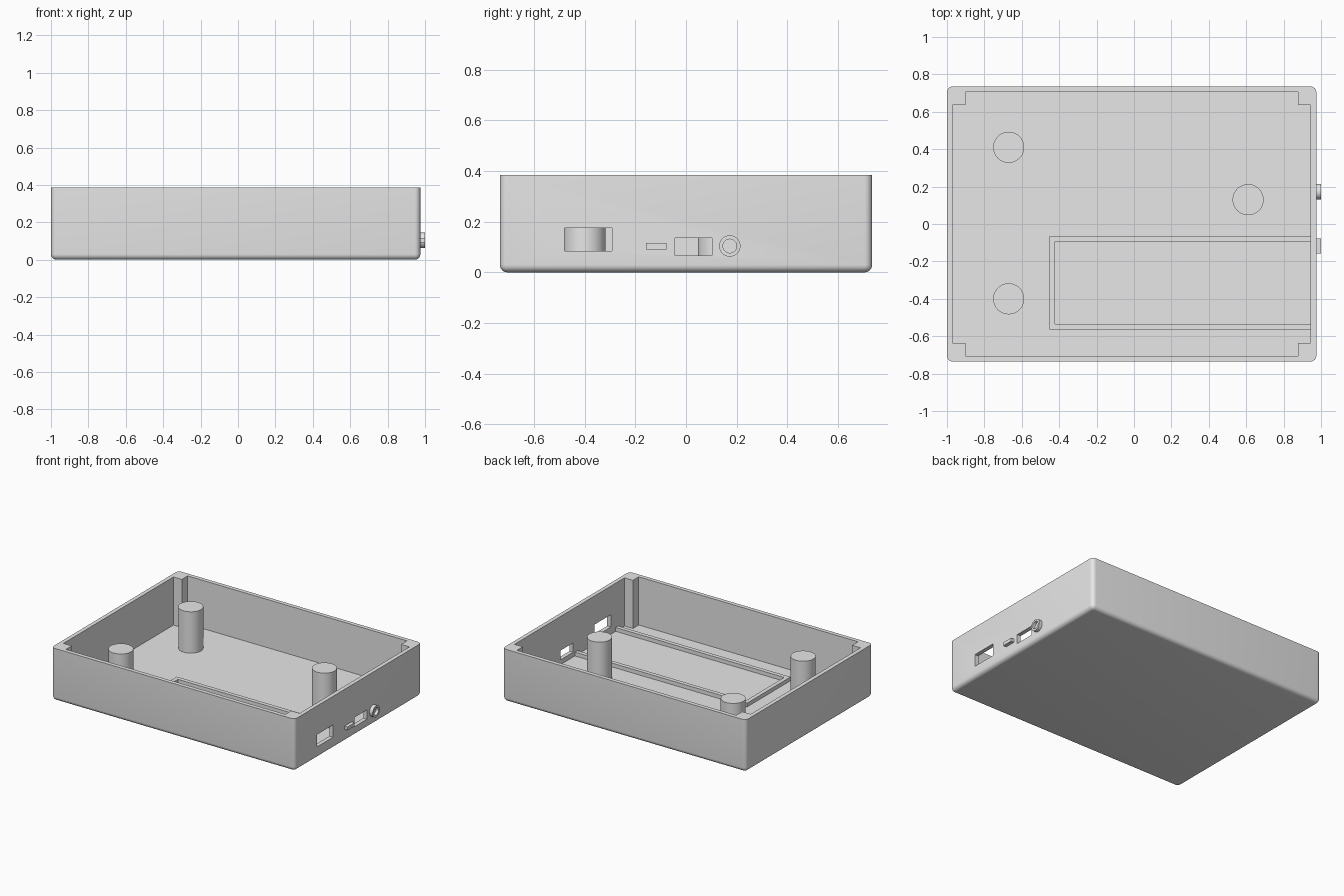
import bpy, bmesh, math
from mathutils import Matrix

cube = bpy.data.objects.get("Cube")
if cube:
    bpy.data.objects.remove(cube, do_unlink=True)

GREY = bpy.data.materials.new("plain_grey")
GREY.use_nodes = True
GREY.diffuse_color = (0.8, 0.8, 0.8, 1)
GREY.node_tree.nodes["Principled BSDF"].inputs["Base Color"].default_value = (0.8, 0.8, 0.8, 1)

# Shell dimensions
LEFT, RIGHT, DEPTH, HEIGHT = -1.0, 0.975, 0.735, 0.385
WALL, FLOOR, POST, ROUND = 0.03, 0.032, 0.068, 0.03
IN_L, IN_R, IN_Y = LEFT + WALL, RIGHT - WALL, DEPTH - WALL


def finish(name, bm):
    mesh = bpy.data.meshes.new(name)
    bm.to_mesh(mesh)
    bm.free()
    mesh.materials.append(GREY)
    obj = bpy.data.objects.new(name, mesh)
    bpy.context.collection.objects.link(obj)
    return obj


def box_bm(xs, ys, zs):
    bm = bmesh.new()
    bmesh.ops.create_cube(bm, size=1)
    for v in bm.verts:
        v.co = [r[0] if c < 0 else r[1] for c, r in zip(v.co, (xs, ys, zs))]
    return bm


def box(name, xs, ys, zs):
    return finish(name, box_bm(xs, ys, zs))


def cylinder(name, radius, length, matrix):
    bm = bmesh.new()
    bmesh.ops.create_cone(bm, cap_ends=True, segments=48, radius1=radius,
                          radius2=radius, depth=length, matrix=matrix)
    return finish(name, bm)


def activate(obj):
    bpy.ops.object.select_all(action='DESELECT')
    obj.select_set(True)
    bpy.context.view_layer.objects.active = obj


def cut(obj, cutter):
    mod = obj.modifiers.new("cut", 'BOOLEAN')
    mod.operation = 'DIFFERENCE'
    mod.solver = 'EXACT'
    mod.object = cutter
    activate(obj)
    bpy.ops.object.modifier_apply(modifier=mod.name)
    bpy.data.objects.remove(cutter, do_unlink=True)


def smooth(obj):
    activate(obj)
    bpy.ops.object.shade_smooth_by_angle(angle=math.radians(30))


# Tray shell, rounded on the upright and bottom edges
bm = box_bm((LEFT, RIGHT), (-DEPTH, DEPTH), (0, HEIGHT))
soft = [e for e in bm.edges if any(v.co.z < 0.01 for v in e.verts)]
bmesh.ops.bevel(bm, geom=soft, offset=ROUND, segments=6, profile=0.5, affect='EDGES')
shell = finish("tray_shell", bm)

# Cavity from two crossing cuts, which leaves square posts in the corners
cut(shell, box("cavity_long", (IN_L, IN_R), (POST - IN_Y, IN_Y - POST), (FLOOR, 1)))
cut(shell, box("cavity_wide", (IN_L + POST, IN_R - POST), (-IN_Y, IN_Y), (FLOOR, 1)))

# Port openings in the side wall
for ys, zs in (((-0.48, -0.292), (0.085, 0.175)), ((-0.043, 0.102), (0.067, 0.135))):
    cut(shell, box("port_cutter", (IN_R - 0.01, 1.1), ys, zs))
smooth(shell)

# Standing support pillars
for name, x, y in (("back_pillar", -0.67, 0.41), ("front_pillar", -0.67, -0.4),
                   ("side_pillar", 0.61, 0.13)):
    top, low = 0.335, FLOOR - 0.01
    smooth(cylinder(name, 0.083, top - low, Matrix.Translation((x, y, (top + low) / 2))))

# Low three-sided ridge on the floor
bay = box("bay_ridge", (-0.452, IN_R + 0.01), (-0.565, -0.063), (FLOOR - 0.01, 0.06))
cut(bay, box("bay_cutter", (-0.422, 1.1), (-0.535, -0.093), (0, 0.2)))

# Small bar and round collar on the side wall
box("side_button", (IN_R + 0.01, 1), (-0.157, -0.077), (0.091, 0.116))


def sideways(x):
    return Matrix.Translation((x, 0.173, 0.104)) @ Matrix.Rotation(math.pi / 2, 4, 'Y')


collar = cylinder("jack_collar", 0.042, 0.04, sideways(0.98))
cut(collar, cylinder("jack_cutter", 0.027, 0.04, sideways(0.999)))
smooth(collar)
